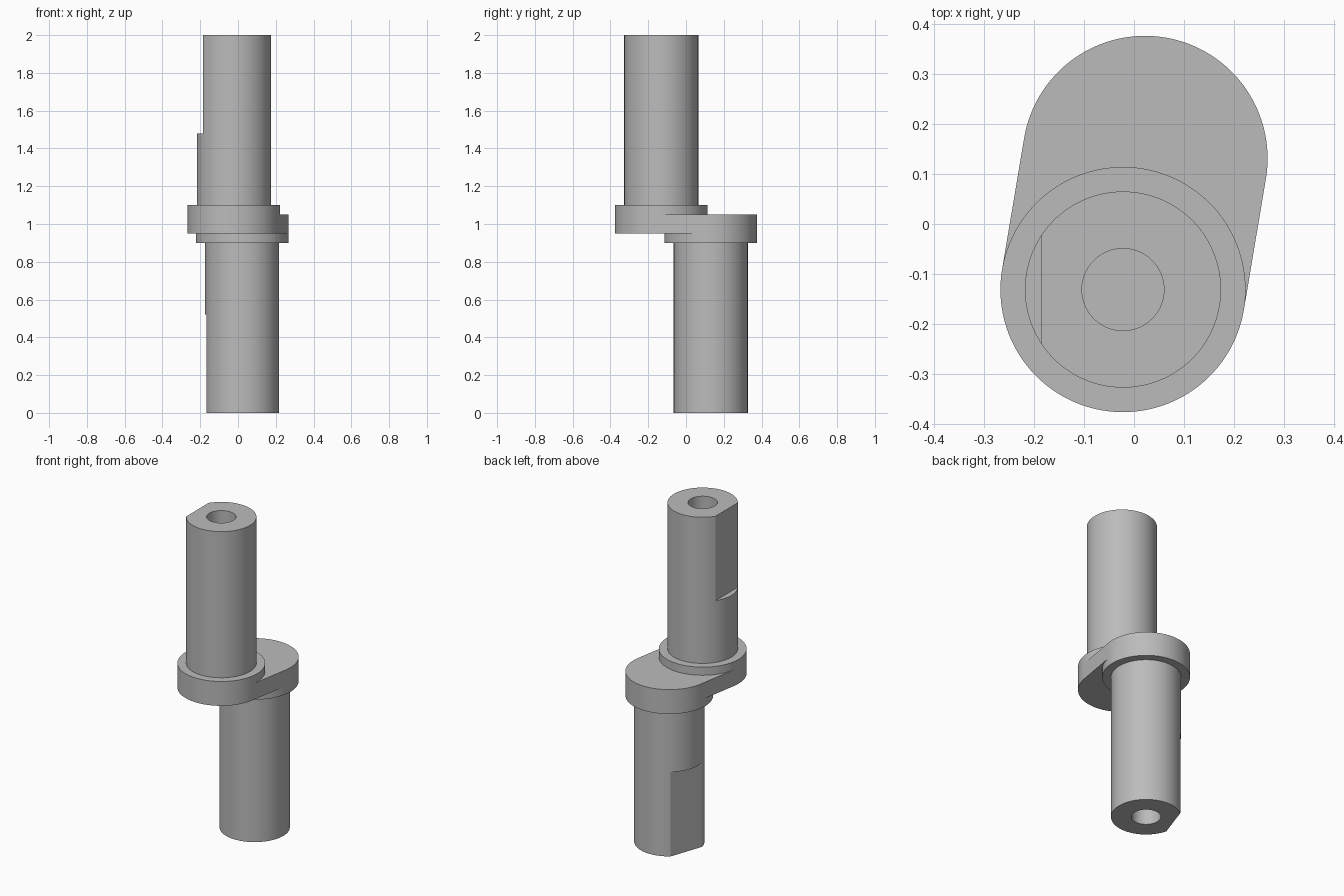
import bpy, bmesh
from math import pi, cos, sin, atan2
from mathutils import Matrix, Vector

cube = bpy.data.objects.get("Cube")
if cube:
    bpy.data.objects.remove(cube, do_unlink=True)

SEGMENTS = 128
UPPER = Vector((-0.022, -0.131))      # axis of the upper shaft; the lower one is opposite
TILT = atan2(UPPER.y, UPPER.x)
SHAFT_R, COLLAR_R, BORE_R = 0.196, 0.245, 0.082

steel = bpy.data.materials.new("grey_steel")
steel.use_nodes = True
GREY = (0.5, 0.5, 0.5, 1)
steel.diffuse_color = GREY
steel.node_tree.nodes["Principled BSDF"].inputs["Base Color"].default_value = GREY


def arc(centre, radius, start, sweep, count):
    return [(centre.x + radius * cos(start + sweep * i / count),
             centre.y + radius * sin(start + sweep * i / count)) for i in range(count + 1)]


def circle(centre, radius):
    return arc(centre, radius, TILT, 2 * pi, SEGMENTS)[:-1]


def prism(name, outline, low, high):
    """Extrude a flat outline from one height to another."""
    bm = bmesh.new()
    face = bm.faces.new([bm.verts.new((x, y, low)) for x, y in outline])
    extruded = bmesh.ops.extrude_face_region(bm, geom=[face])["geom"]
    top = [v for v in extruded if isinstance(v, bmesh.types.BMVert)]
    bmesh.ops.translate(bm, verts=top, vec=(0, 0, high - low))
    bmesh.ops.recalc_face_normals(bm, faces=bm.faces)
    mesh = bpy.data.meshes.new(name)
    bm.to_mesh(mesh)
    bm.free()
    mesh.materials.append(steel)
    obj = bpy.data.objects.new(name, mesh)
    bpy.context.collection.objects.link(obj)
    return obj


def cut(obj, cutter):
    mod = obj.modifiers.new("cut", "BOOLEAN")
    mod.operation, mod.solver, mod.object = "DIFFERENCE", "EXACT", cutter
    bpy.context.view_layer.objects.active = obj
    bpy.ops.object.modifier_apply(modifier=mod.name)
    bpy.data.objects.remove(cutter, do_unlink=True)


# Upper shaft with a blind bore and a flat on its outer half
shaft = prism("upper_shaft", circle(UPPER, SHAFT_R), 1.1, 2.0)
cut(shaft, prism("bore_cutter", circle(UPPER, BORE_R), 1.5, 2.1))
flat = [(-0.5, -0.5), (-0.185, -0.5), (-0.185, 0.3), (-0.5, 0.3)]
cut(shaft, prism("flat_cutter", flat, 1.48, 2.1))

# Shoulder ring above the web
collar = prism("upper_collar", circle(UPPER, COLLAR_R), 1.05, 1.1)

# Web with rounded ends joining the two offset axes
ends = (arc(UPPER, COLLAR_R, TILT - pi / 2, pi, SEGMENTS // 2)
        + arc(-UPPER, COLLAR_R, TILT + pi / 2, pi, SEGMENTS // 2))
web = prism("offset_web", ends, 0.95, 1.05)

# Lower half: the upper half turned over about the web's cross axis
axis = Vector((-UPPER.y, UPPER.x, 0)).normalized()
centre = Matrix.Translation((0, 0, 1))
turn = centre @ Matrix.Rotation(pi, 4, axis) @ centre.inverted()
parts = [shaft, collar, web]
for source, name in ((shaft, "lower_shaft"), (collar, "lower_collar")):
    mesh = source.data.copy()
    mesh.transform(turn)
    copy = bpy.data.objects.new(name, mesh)
    bpy.context.collection.objects.link(copy)
    parts.append(copy)

# Smooth round walls, crisp rims
bpy.ops.object.select_all(action="DESELECT")
for part in parts:
    part.select_set(True)
bpy.context.view_layer.objects.active = shaft
bpy.ops.object.shade_smooth_by_angle(angle=pi / 6)
